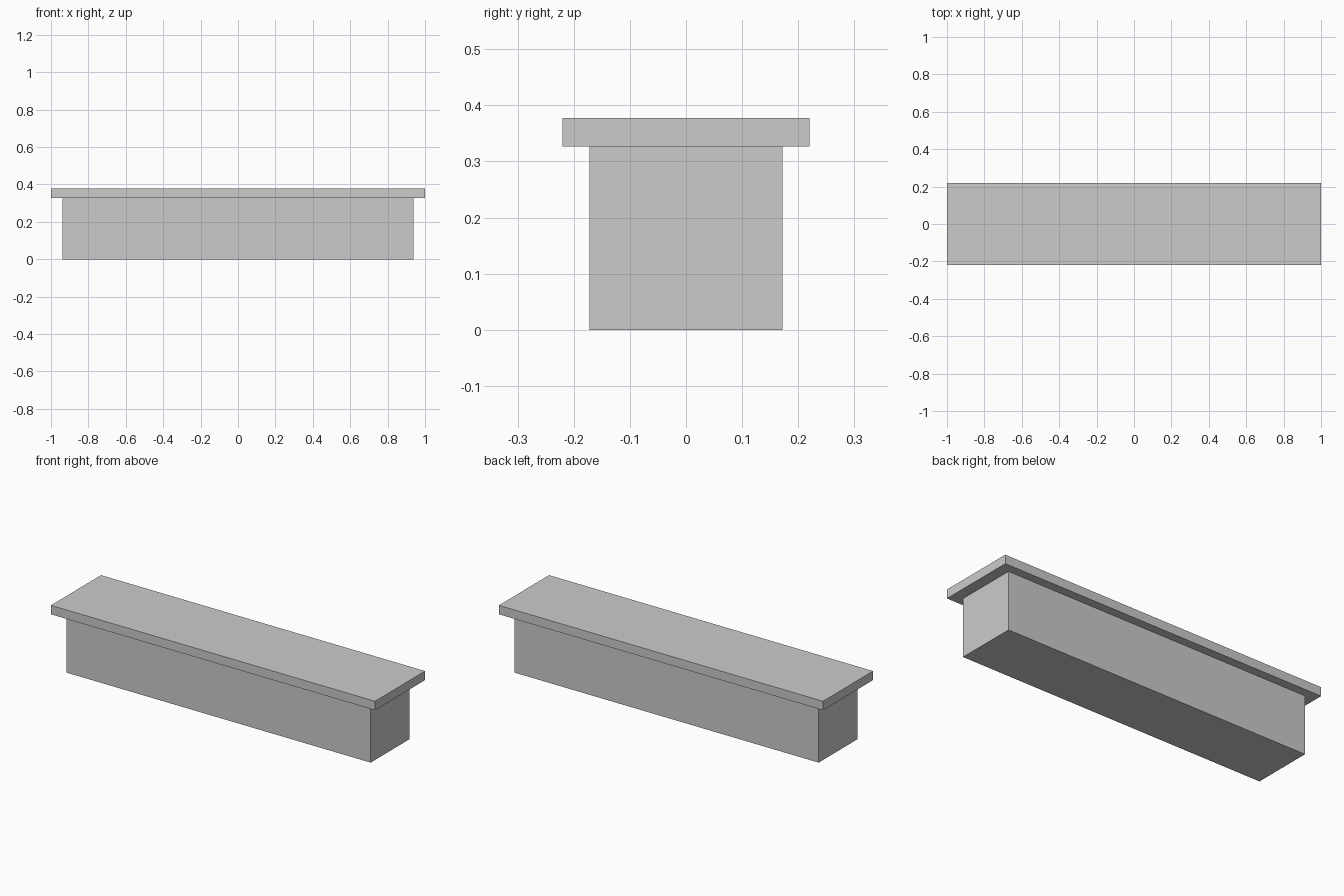
import bpy

if "Cube" in bpy.data.objects:
    bpy.data.objects.remove(bpy.data.objects["Cube"])


def box(name, width, depth, z_low, z_high):
    """Axis-aligned box centred on x = y = 0."""
    bpy.ops.mesh.primitive_cube_add(size=1, location=(0, 0, (z_low + z_high) / 2))
    obj = bpy.context.object
    obj.name = name
    obj.scale = (width, depth, z_high - z_low)
    bpy.ops.object.transform_apply(location=False, rotation=False, scale=True)
    return obj


# Long solid body
box("counter_body", 1.878, 0.344, 0.0, 0.327)

# Overhanging top slab
box("counter_top", 2.0, 0.441, 0.327, 0.377)
